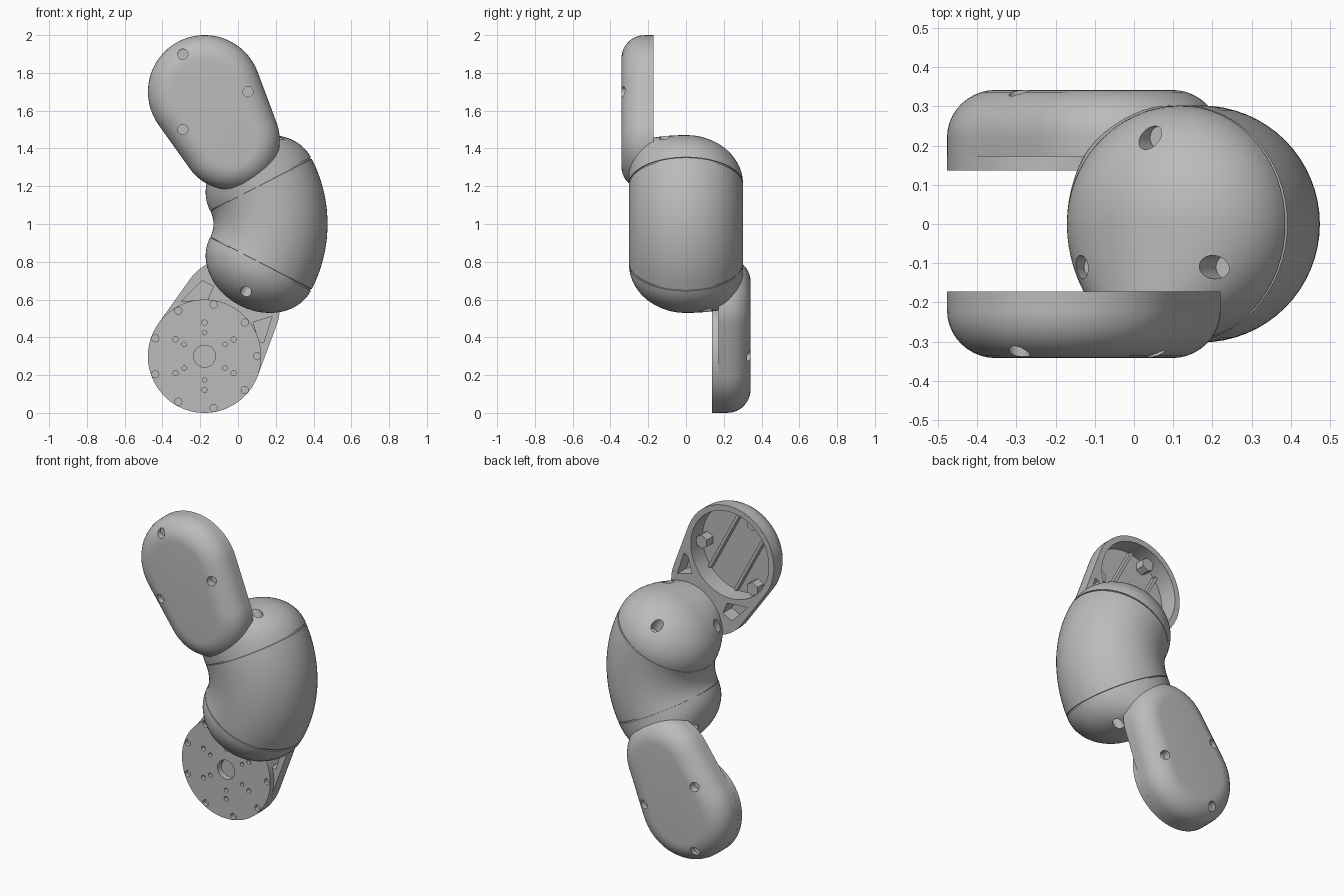
import bpy, bmesh, math
from math import sin, cos, pi, radians
from mathutils import Vector, Matrix

cube = bpy.data.objects.get("Cube")
if cube:
    bpy.data.objects.remove(cube)

grey = bpy.data.materials.new("matte_grey")
grey.use_nodes = True
GREY = (0.5, 0.5, 0.5, 1)
grey.diffuse_color = GREY
grey.node_tree.nodes["Principled BSDF"].inputs["Base Color"].default_value = GREY

BEND = radians(28)            # half of the elbow's bend
CENTRE = Vector((-0.28, 0, 1))  # centre of the bend
MAJOR, TUBE = 0.452, 0.302
HUB = Vector((-0.177, 0, 1.7))  # centre of the joint on the arm
Y = Vector((0, 1, 0))
OUT = Vector((cos(BEND), 0, sin(BEND)))
UP = Vector((-sin(BEND), 0, cos(BEND)))
SEAM = CENTRE + MAJOR * OUT


def finish(bm, name, helper=False):
    bmesh.ops.recalc_face_normals(bm, faces=bm.faces)
    mesh = bpy.data.meshes.new(name)
    bm.to_mesh(mesh)
    bm.free()
    mesh.materials.append(grey)
    ob = bpy.data.objects.new(name, mesh)
    bpy.context.collection.objects.link(ob)
    ob.hide_render = helper
    return ob


def loft(bm, rings):
    """Skin a list of closed rings and cap both ends."""
    rows = [[bm.verts.new(p) for p in ring] for ring in rings]
    n = len(rows[0])
    for a, b in zip(rows, rows[1:]):
        for i in range(n):
            j = (i + 1) % n
            bm.faces.new((a[i], a[j], b[j], b[i]))
    bm.faces.new(rows[0][::-1])
    bm.faces.new(rows[-1])


def cylinder(bm, start, end, r, sides=24):
    axis = end - start
    turn = axis.to_track_quat('Z', 'Y').to_matrix().to_4x4()
    bmesh.ops.create_cone(bm, cap_ends=True, segments=sides, radius1=r, radius2=r,
                          depth=axis.length,
                          matrix=Matrix.Translation((start + end) / 2) @ turn)


def at_y(p, y):
    return Vector((p.x, y, p.z))


def polar(centre, r, deg):
    a = radians(deg)
    return centre + Vector((r * cos(a), 0, r * sin(a)))


def apply_boolean(ob, other, kind):
    mod = ob.modifiers.new("cut", 'BOOLEAN')
    mod.object, mod.operation, mod.solver = other, kind, 'EXACT'
    graph = bpy.context.evaluated_depsgraph_get()
    mesh = bpy.data.meshes.new_from_object(ob.evaluated_get(graph))
    ob.modifiers.clear()
    ob.data = mesh
    bpy.data.objects.remove(other)


def smooth(ob, deg=35):
    bpy.ops.object.select_all(action='DESELECT')
    ob.select_set(True)
    bpy.context.view_layer.objects.active = ob
    bpy.ops.object.shade_smooth_by_angle(angle=radians(deg))


def turned_copy(ob, name):
    """Second half: the same part turned half way round the x axis."""
    mesh = ob.data.copy()
    mesh.transform(Matrix.Translation((0, 0, 2)) @ Matrix.Rotation(pi, 4, 'X'))
    twin = bpy.data.objects.new(name, mesh)
    bpy.context.collection.objects.link(twin)
    return twin


# Bent elbow tube, with a fine groove where it meets each end
bm = bmesh.new()
steps = [(BEND * (i / 14 - 1), TUBE) for i in range(1, 28)]
groove = TUBE - 0.006
steps = [(-BEND, groove), (-BEND * .975, groove), (-BEND * .97, TUBE)] + steps[1:-1] + \
        [(BEND * .97, TUBE), (BEND * .975, groove), (BEND, groove)]
rings = []
for a, r in steps:
    e = Vector((cos(a), 0, sin(a)))
    rings.append([CENTRE + e * (MAJOR + r * cos(t * pi / 32)) + Y * r * sin(t * pi / 32)
                  for t in range(64)])
loft(bm, rings)
elbow = finish(bm, "elbow_tube")
smooth(elbow)

# Domed end of the tube, drawn out flat toward the arm
bm = bmesh.new()
rings = []
for k in range(17):
    lat = radians(86) * k / 16
    r, h = TUBE * cos(lat), 0.245 * sin(lat)
    ring = []
    for t in range(64):
        a = t * pi / 32
        depth = r if sin(a) > 0 else TUBE
        ring.append(SEAM + OUT * r * cos(a) + Y * depth * sin(a) + UP * h)
    rings.append(ring)
loft(bm, rings)
dome = finish(bm, "dome", True)

# Arm: tapered capsule with a rounded outer rim
R1, R2, REACH = 0.3, 0.262, 0.29
down = -UP
FOOT = HUB + down * REACH
spread = math.acos((R1 - R2) / REACH)


def capsule(inset, y):
    pts = []
    for c, r, a0, a1 in ((FOOT, R2, -spread, spread), (HUB, R1, spread, 2 * pi - spread)):
        for i in range(33):
            a = a0 + (a1 - a0) * i / 32
            pts.append(at_y(c + (r - inset) * (down * cos(a) + OUT * sin(a)), y))
    return pts


bm = bmesh.new()
rings = [capsule(0, -0.172)]
for i in range(11):
    a = pi / 2 * i / 10
    rings.append(capsule(0.125 * (1 - cos(a)), -0.22 - 0.122 * sin(a)))
loft(bm, rings)
arm = finish(bm, "upper_arm")
apply_boolean(arm, dome, 'UNION')

# Hollow joint housing, side pockets and screw holes
FLOOR = -0.285
bm = bmesh.new()
cylinder(bm, at_y(HUB, FLOOR), at_y(HUB, -0.1), 0.265, 64)
pockets = [[(-.30, 1.41), (-.19, 1.30), (-.13, 1.33), (-.16, 1.40)],
           [(.08, 1.52), (.18, 1.49), (.135, 1.63), (.11, 1.62)]]
for corners in pockets:
    loft(bm, [[Vector((x, y, z)) for x, z in corners] for y in (-0.15, -0.26)])
screws = [polar(HUB, 0.23, d) for d in (0, 120, 240)]
for p in screws:
    cylinder(bm, at_y(p, -0.4), at_y(p, -0.297), 0.027)
for d in (90, 210, 330):
    a = radians(d)
    p = SEAM + 0.22 * (OUT * cos(a) + Y * sin(a))
    cylinder(bm, p + UP * 0.11, p + UP * 0.3, 0.03)
apply_boolean(arm, finish(bm, "cutter", True), 'DIFFERENCE')

# Screw posts and ribs inside the housing
bm = bmesh.new()
for p in screws:
    cylinder(bm, at_y(p, FLOOR - 0.003), at_y(p, -0.225), 0.042, 6)
for side in (-0.1, 0.1):
    mid = at_y(HUB + OUT * side, FLOOR + 0.016)
    bmesh.ops.create_cube(bm, size=1, matrix=Matrix.Translation(mid)
                          @ Matrix.Rotation(-BEND, 4, 'Y')
                          @ Matrix.Diagonal((0.018, 0.036, 0.46, 1)))
posts = finish(bm, "upper_housing_posts")

smooth(arm)
turned_copy(arm, "lower_arm")
turned_copy(posts, "lower_housing_posts")

# Mounting disc closing the lower housing
plate = Vector((HUB.x, 0, 2 - HUB.z))
bm = bmesh.new()
cylinder(bm, at_y(plate, 0.137), at_y(plate, 0.173), 0.3, 96)
disc = finish(bm, "mounting_disc")

# Bolt circles on the disc
bm = bmesh.new()
cylinder(bm, at_y(plate, 0.1), at_y(plate, 0.2), 0.058, 32)
for count, ring_r, hole_r, first in ((6, .125, .012, 30), (6, .178, .014, 30), (9, .278, .019, 0)):
    for i in range(count):
        p = polar(plate, ring_r, first + i * 360 / count)
        cylinder(bm, at_y(p, 0.1), at_y(p, 0.16), hole_r, 16)
apply_boolean(disc, finish(bm, "disc_cutter", True), 'DIFFERENCE')
smooth(disc)
